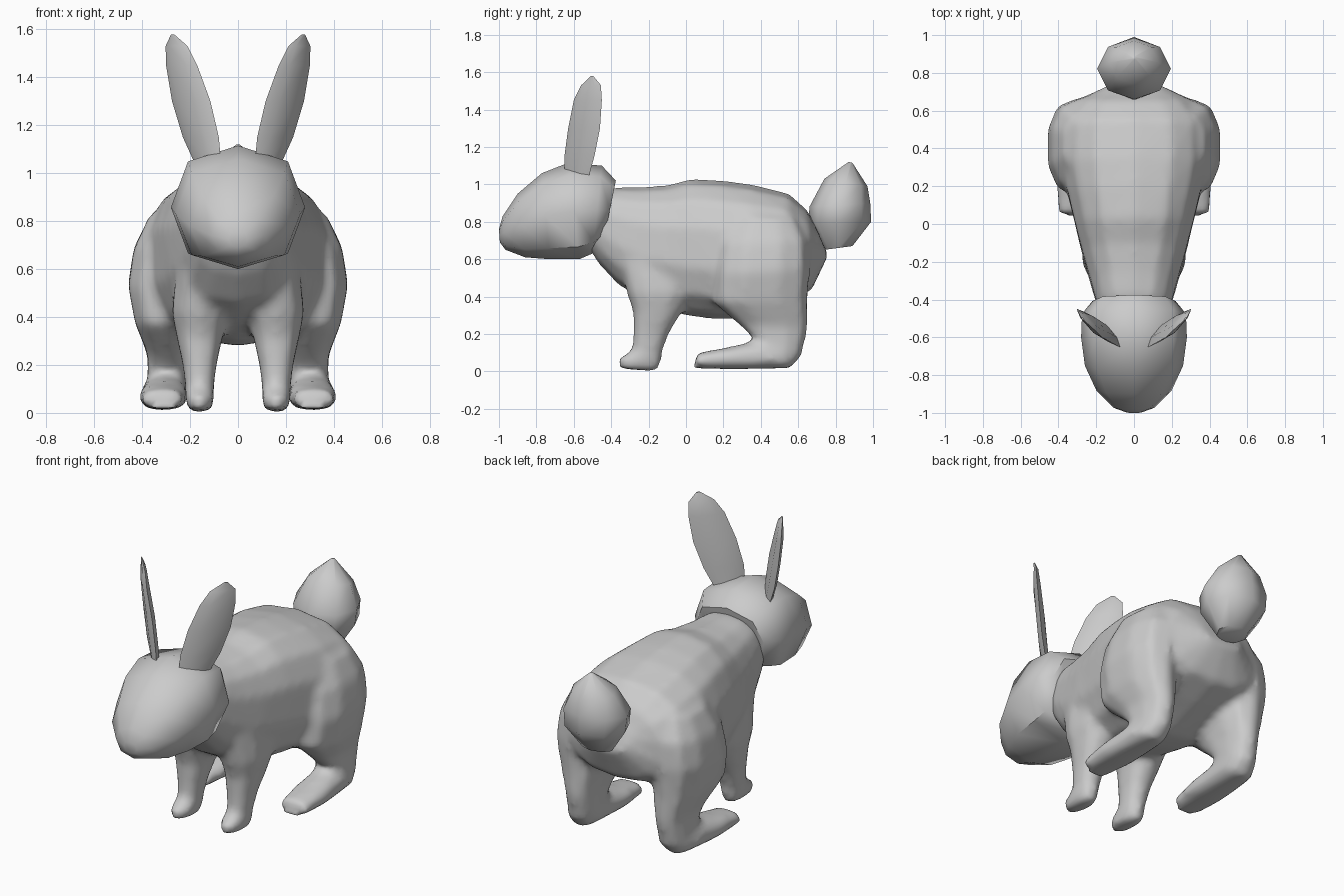
import bpy, bmesh
from math import sin, cos, pi
from mathutils import Vector

cube = bpy.data.objects.get("Cube")
if cube:
    bpy.data.objects.remove(cube, do_unlink=True)

fur = bpy.data.materials.new("grey_fur")
fur.use_nodes = True
GREY = (0.6, 0.6, 0.6, 1)
fur.diffuse_color = GREY
fur.node_tree.nodes["Principled BSDF"].inputs["Base Color"].default_value = GREY


def power(v, e):
    return abs(v) ** e * (1 if v >= 0 else -1)


def loft(bm, rings, sides, box=1.0):
    """Skin rings given as (end a, end b, half-width vector)."""
    loops = []
    for a, b, w in rings:
        mid, half = (a + b) / 2, (a - b) / 2
        loops.append([bm.verts.new(mid + half * power(cos(2 * pi * i / sides), box)
                                   + w * power(sin(2 * pi * i / sides), box))
                      for i in range(sides)])
    faces = [bm.faces.new(loops[0]), bm.faces.new(loops[-1])]
    for p, q in zip(loops, loops[1:]):
        for i in range(sides):
            j = (i + 1) % sides
            faces.append(bm.faces.new((p[i], p[j], q[j], q[i])))
    bmesh.ops.recalc_face_normals(bm, faces=faces)


def profile(rows, side=1):
    """Rows: y, z of one edge, y, z of the other edge, half width, centre x."""
    return [(Vector((side * x, y1, z1)), Vector((side * x, y2, z2)), Vector((w, 0, 0)))
            for y1, z1, y2, z2, w, x in rows]


def finish(bm, name, angle):
    mesh = bpy.data.meshes.new(name)
    bm.to_mesh(mesh)
    bm.free()
    mesh.materials.append(fur)
    ob = bpy.data.objects.new(name, mesh)
    bpy.context.collection.objects.link(ob)
    bpy.ops.object.select_all(action="DESELECT")
    ob.select_set(True)
    bpy.context.view_layer.objects.active = ob
    bpy.ops.object.shade_smooth_by_angle(angle=angle)
    return ob


# Trunk, neck to rump
trunk = [(-.50, .93, -.53, .68, .16, 0), (-.38, .985, -.47, .58, .20, 0),
         (-.25, .985, -.36, .46, .235, 0), (-.10, .995, -.20, .37, .28, 0),
         (.03, 1.03, -.01, .30, .32, 0), (.20, 1.02, .14, .28, .36, 0),
         (.35, 1.0, .28, .28, .39, 0), (.55, .95, .50, .36, .38, 0),
         (.65, .86, .67, .43, .30, 0), (.70, .76, .76, .62, .13, 0)]
# Front leg, shoulder to paw
front_leg = [(-.36, .60, .05, .62, .11, .15), (-.32, .42, .04, .42, .12, .16),
             (-.285, .32, -.02, .32, .10, .16), (-.285, .20, -.09, .20, .073, .16),
             (-.29, .11, -.125, .11, .062, .16), (-.365, .07, -.13, .05, .062, .16),
             (-.36, .015, -.15, 0, .05, .16)]
# Hind leg, thigh to toes
hind_leg = [(.25, .84, .60, .82, .11, .26), (.17, .68, .66, .70, .15, .29),
            (.15, .52, .665, .55, .16, .305), (.14, .37, .655, .38, .135, .30),
            (.28, .25, .655, .23, .09, .29), (.36, .18, .62, .08, .085, .295),
            (.33, .155, .56, .015, .095, .305), (.20, .125, .25, .01, .105, .312),
            (.06, .10, .04, .015, .085, .315)]

bm = bmesh.new()
loft(bm, profile(trunk), 14, 0.8)
for side in (1, -1):
    loft(bm, profile(front_leg, side), 10, 0.85)
    loft(bm, profile(hind_leg, side), 10, 0.85)
body = finish(bm, "body_and_legs", pi)

# Blend the trunk and legs into one skin
fuse = body.modifiers.new("Fuse", "REMESH")
fuse.mode = "VOXEL"
fuse.voxel_size = 0.022
fuse.use_smooth_shade = True
soften = body.modifiers.new("Soften", "SMOOTH")
soften.factor = 0.5
soften.iterations = 6
for mod in (fuse.name, soften.name):
    bpy.ops.object.modifier_apply(modifier=mod)

# Head, muzzle to nape
head = [(-1.0, .76, -.995, .69, .04, 0), (-.98, .83, -.965, .65, .11, 0),
        (-.90, .95, -.86, .61, .20, 0), (-.77, 1.06, -.73, .60, .26, 0),
        (-.63, 1.115, -.57, .60, .28, 0), (-.45, 1.10, -.50, .63, .275, 0),
        (-.375, 1.02, -.44, .70, .22, 0)]
bm = bmesh.new()
loft(bm, profile(head), 8, 0.85)
finish(bm, "head", 0.9)

# Tail, a faceted puff
tail = [(.74, .65, .89, .67, .09, 0), (.655, .79, .99, .80, .18, 0),
        (.66, .88, .985, .90, .195, 0), (.74, 1.03, .97, .99, .13, 0),
        (.87, 1.12, .89, 1.115, .01, 0)]
bm = bmesh.new()
loft(bm, profile(tail), 8)
finish(bm, "tail", 0.9)

# Ears, thin leaf blades: z, inner x, y, outer x, y, half thickness
ear = [(1.04, .07, -.65, .18, -.52, .022), (1.15, .08, -.65, .23, -.49, .026),
       (1.30, .115, -.63, .275, -.46, .026), (1.45, .17, -.60, .30, -.45, .022),
       (1.53, .21, -.56, .302, -.455, .014), (1.578, .265, -.51, .28, -.495, .004)]
for name, side in (("left_ear", 1), ("right_ear", -1)):
    bm = bmesh.new()
    loft(bm, [(Vector((side * x1, y1, z)), Vector((side * x2, y2, z)),
               Vector((side * .7, -.7, 0)) * t) for z, x1, y1, x2, y2, t in ear], 6)
    finish(bm, name, 0.9)
